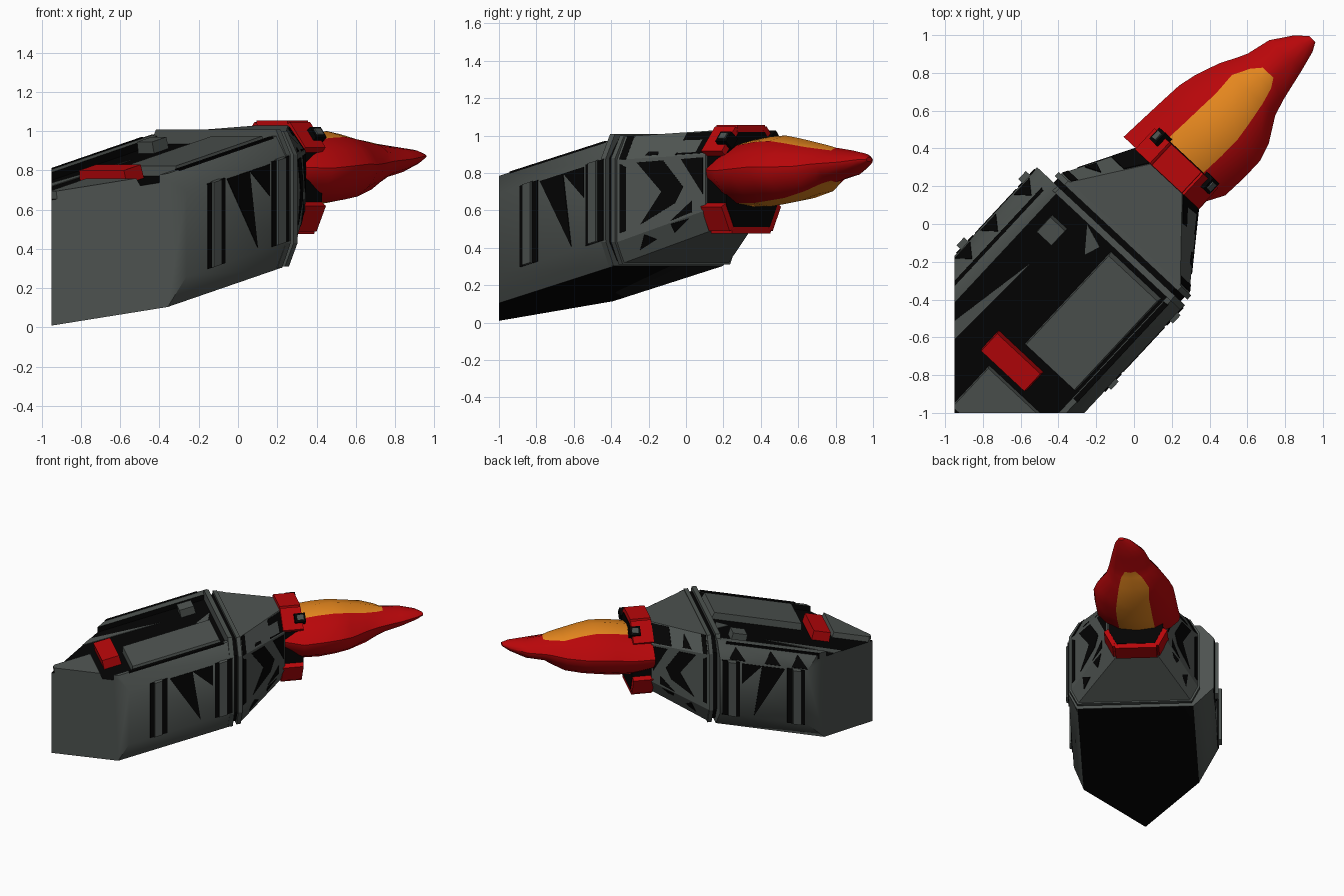
import bpy, bmesh, math
from mathutils import Vector

cube = bpy.data.objects.get("Cube")
if cube:
    bpy.data.objects.remove(cube)

ANG = math.radians(47)
C, S = math.cos(ANG), math.sin(ANG)
AXIS = Vector((C, S, 0))
SLOPE = 0.235


def material(name, rgb):
    m = bpy.data.materials.new(name)
    m.use_nodes = True
    m.diffuse_color = (*rgb, 1)
    m.node_tree.nodes["Principled BSDF"].inputs["Base Color"].default_value = (*rgb, 1)
    return m


GRAY = material("hull gray", (0.075, 0.086, 0.08))
BLACK = material("black", (0.001, 0.001, 0.001))
RED = material("red", (0.48, 0.002, 0.003))
ORANGE = material("orange", (0.78, 0.24, 0.013))


def world(u, v, z):
    """u runs along the ship, v across it, z up"""
    return Vector((C * u - S * v, S * u + C * v, z))


def sheared(u, v, z):
    """the rear hull drops steadily toward the tail"""
    return world(u, v, z + SLOPE * (u + 0.1))


def finish(bm, name, mats):
    """trim at the two cut planes, cap, and link"""
    for co, no in ((Vector((-0.95, 0, 0)), Vector((-1, 0, 0))), (Vector((0, -1, 0)), Vector((0, -1, 0)))):
        if any((v.co - co).dot(no) > 1e-4 for v in bm.verts):
            r = bmesh.ops.bisect_plane(bm, geom=bm.verts[:] + bm.edges[:] + bm.faces[:],
                                       plane_co=co, plane_no=no, clear_outer=True)
            edges = [e for e in r["geom_cut"] if isinstance(e, bmesh.types.BMEdge) and e.is_boundary]
            for f in bmesh.ops.edgenet_fill(bm, edges=edges)["faces"]:
                f.material_index = 0
    bmesh.ops.recalc_face_normals(bm, faces=bm.faces[:])
    mesh = bpy.data.meshes.new(name)
    bm.to_mesh(mesh)
    bm.free()
    for m in mats:
        mesh.materials.append(m)
    ob = bpy.data.objects.new(name, mesh)
    bpy.context.collection.objects.link(ob)
    return ob


def smooth(ob, degrees):
    bpy.ops.object.select_all(action="DESELECT")
    ob.select_set(True)
    bpy.context.view_layer.objects.active = ob
    bpy.ops.object.shade_smooth_by_angle(angle=math.radians(degrees))


def loft(sections, rule=None):
    bm = bmesh.new()
    rings = [[bm.verts.new(p) for p in sec] for sec in sections]
    n = len(rings[0])
    for i, (a, b) in enumerate(zip(rings, rings[1:])):
        for k in range(n):
            f = bm.faces.new((a[k], a[(k + 1) % n], b[(k + 1) % n], b[k]))
            f.material_index = rule(i, k) if rule else 0
    bm.faces.new(rings[0])
    bm.faces.new(rings[-1])
    return bm


def plate(name, quad, shape, thick, mat):
    """thin slab: shape is given in 0-1 coordinates on a quad"""
    a, b, c, d = quad
    pts = [a.lerp(b, s).lerp(d.lerp(c, s), t) for s, t in shape]
    n = (b - a).cross(d - a).normalized()
    if n.dot((a + c) / 2 - world((a + c).dot(AXIS) / 2, 0.03, 0.7)) < 0:
        n = -n
    bm = bmesh.new()
    low = [bm.verts.new(p - n * 0.003) for p in pts]
    mid = sum(pts, Vector()) / len(pts)
    high = [bm.verts.new(p + n * thick + (mid - p) * min(0.04, thick)) for p in pts]
    bm.faces.new(low)
    bm.faces.new(high)
    for i in range(len(pts)):
        j = (i + 1) % len(pts)
        bm.faces.new((low[i], low[j], high[j], high[i]))
    return finish(bm, name, [mat])


def rect(s0, s1, t0=0.0, t1=1.0):
    return ((s0, t0), (s1, t0), (s1, t1), (s0, t1))


def octagon(mid, wide, base, top, z0, z1, z2, z3):
    right = [(base, z0), (wide, z1), (wide, z2), (top, z3)]
    return [(mid + v, z) for v, z in right] + [(mid - v, z) for v, z in reversed(right)]


# Rear hull with a recessed black deck and a black underside
LEFT, RIGHT = 0.58, -0.49
profile = [(0.43, 0.31), (LEFT, 0.46), (LEFT, 0.88), (0.48, 0.99), (0.41, 0.99), (0.41, 0.95),
           (-0.39, 0.95), (-0.39, 0.99), (-0.42, 0.99), (RIGHT, 0.88), (RIGHT, 0.45), (-0.42, 0.31)]
bm = loft([[sheared(u, v, z) for v, z in profile] for u in (-1.7, -0.13)], lambda i, k: int(k in (4, 5, 6, 11)))
smooth(finish(bm, "rear_hull", [GRAY, BLACK]), 50)

# Collar between the hull and the neck
for name, u0, u1, grow, mat in (("collar_gap", -0.135, -0.1, -0.02, BLACK), ("collar", -0.1, -0.07, 0.0, GRAY),
                                ("collar_rear_lip", -0.165, -0.13, 0.008, GRAY)):
    sec = octagon(0, 0.48 + grow, 0.42 + grow, 0.41 + grow, 0.31 - grow, 0.43, 0.88, 1.0 + grow)
    finish(loft([[world(u, v, z) for v, z in sec] for u in (u0, u1)]), name, [mat])

# Neck tapering to the ring
wide_end = [world(-0.07, v, z) for v, z in octagon(0, 0.465, 0.41, 0.40, 0.32, 0.43, 0.87, 0.995)]
slim_end = [world(0.31, v, z) for v, z in octagon(0.04, 0.22, 0.14, 0.1, 0.5, 0.6, 0.9, 1.03)]
finish(loft([wide_end, slim_end]), "neck", [GRAY])


def neck_face(k):
    return wide_end[k], slim_end[k], slim_end[(k + 1) % 8], wide_end[(k + 1) % 8]


marks = {"side": [((0.03, 0.1), (0.1, 0.1), (0.1, 0.9), (0.03, 0.95)),
                  ((0.22, 0.95), (0.52, 0.95), (0.75, 0.5), (0.66, 0.28), (0.26, 0.12), (0.5, 0.5)),
                  ((0.72, 0.95), (0.97, 0.95), (0.97, 0.3)), ((0.6, 0.03), (0.85, 0.05), (0.85, 0.25))],
         "upper": [rect(0.02, 0.1), ((0.3, 0.1), (0.45, 0.1), (0.4, 0.8)), rect(0.65, 0.98, 0.05, 0.95)],
         "lower": [((0.2, 0.3), (0.4, 0.5), (0.3, 0.9)), ((0.6, 0.5), (0.8, 0.9), (0.6, 0.95))]}
for part, faces in (("side", (1, 5)), ("upper", (2, 4)), ("lower", (0, 6))):
    for k in faces:
        for i, shape in enumerate(marks[part]):
            if k > 3:
                shape = [(s, 1 - t) for s, t in shape]
            plate(f"neck_{part}_mark_{k}_{i}", neck_face(k), shape, 0.004, BLACK)

# Hull sides: dark slots, raised ribs and angular marks
for side, v, rib in (("left", LEFT, 0.03), ("right", RIGHT, 0.02)):
    quad = [sheared(u, v, z) for u, z in ((-1, 0.45), (0, 0.45), (0, 0.89), (-1, 0.89))]
    for i, u in enumerate((-0.69, -0.21)):
        s = 1 + u
        plate(f"{side}_slot_{i}", quad, rect(s - 0.065, s + 0.065, 0, 0.99), 0.005, BLACK)
        plate(f"{side}_rib_{i}", quad, rect(s - 0.035, s + 0.025, 0, 1), rib, GRAY)
    plate(f"{side}_shard", quad, ((0.39, 0.97), (0.56, 0.97), (0.62, 0.05)), 0.004, BLACK)
    plate(f"{side}_notch", quad, ((0.56, 0.97), (0.71, 0.97), (0.71, 0.6)), 0.004, BLACK)

# Black marks on the left upper bevel
bevel = [sheared(u, v, z) for u, v, z in ((-1, LEFT, 0.88), (0, LEFT, 0.88), (0, 0.48, 0.99), (-1, 0.48, 0.99))]
for i, s in enumerate((0.22, 0.42, 0.68)):
    plate(f"left_bevel_mark_{i}", bevel, ((s, 0.1), (s + 0.12, 0.1), (s + 0.06, 0.8)), 0.004, BLACK)

# Deck parts
deck = [sheared(u, v, 0.95) for u, v in ((-1.5, -0.5), (-0.1, -0.5), (-0.1, 0.5), (-1.5, 0.5))]


def on_deck(name, u0, u1, v0, v1, thick, mat):
    plate(name, deck, rect((u0 + 1.5) / 1.4, (u1 + 1.5) / 1.4, v0 + 0.5, v1 + 0.5), thick, mat)


on_deck("large_deck_panel", -0.86, -0.19, -0.375, -0.01, 0.05, GRAY)
on_deck("red_deck_panel", -1.03, -0.90, -0.185, 0.14, 0.07, RED)
on_deck("rear_deck_panel", -1.36, -1.07, -0.32, 0.05, 0.04, GRAY)
on_deck("deck_block", -0.37, -0.26, 0.24, 0.35, 0.06, GRAY)
on_deck("rail_groove", -1.2, -0.17, 0.47, 0.49, 0.042, BLACK)
on_deck("right_groove", -0.9, -0.17, -0.425, -0.395, 0.043, BLACK)
plate("deck_wedge", deck, ((0.28, 0.78), (0.7, 0.758), (0.32, 0.85)), 0.004, GRAY)
plate("deck_shard", deck, ((0.86, 0.58), (0.95, 0.68), (0.92, 0.55)), 0.004, GRAY)

# Ring: black core with red blocks above and below
core = octagon(0.035, 0.2, 0.14, 0.1, 0.51, 0.63, 0.9, 1.02)
core_rear, core_front = [[world(u, v, z) for v, z in core] for u in (0.285, 0.45)]
finish(loft([core_rear, core_front]), "ring_core", [BLACK])
for k in (0, 2, 3, 4, 6, 7):
    quad = (core_rear[k], core_front[k], core_front[(k + 1) % 8], core_rear[(k + 1) % 8])
    plate(f"ring_block_{k}", quad, rect(0.03, 0.98, -0.06, 1.06), 0.035, RED)
    if k in (2, 4):
        plate(f"ring_latch_{k}", quad, rect(0.6, 1.1, 0.3, 0.75), 0.06, BLACK)
        plate(f"ring_latch_cap_{k}", quad, rect(0.7, 1.0, 0.4, 0.65), 0.068, GRAY)

# Nose: smooth lofted shell with orange panels above and below;
# each station has its position, sides, bottom, top and panel width
stations = [(0.30, -0.17, 0.355, 0.67, 0.94, 1), (0.44, -0.25, 0.345, 0.62, 0.975, 1),
            (0.58, -0.26, 0.335, 0.62, 0.995, 1), (0.70, -0.26, 0.325, 0.635, 1.0, 1),
            (0.80, -0.23, 0.30, 0.65, 0.985, 1.02), (0.93, -0.155, 0.25, 0.69, 0.96, 1.25),
            (1.02, -0.13, 0.2, 0.73, 0.945, 1.05), (1.07, -0.12, 0.175, 0.75, 0.935, 0.6),
            (1.2, -0.095, 0.14, 0.785, 0.92, 1), (1.31, -0.07, 0.06, 0.83, 0.905, 1),
            (1.36, -0.045, 0.0, 0.86, 0.885, 1)]
half = [(0.0, 1.0), (0.44, 0.84), (0.8, 0.5), (1.0, 0.08), (0.97, -0.2), (0.75, -0.6), (0.44, -0.9)]
shape = half + [(0.0, -1.0)] + [(-a, b) for a, b in reversed(half[1:])]


def nose_section(u, v0, v1, z0, z1, panel):
    m, w, zc, h = (v0 + v1) / 2, (v1 - v0) / 2, (z0 + z1) / 2, (z1 - z0) / 2
    return [world(u, m + a * w * (panel if abs(a) == 0.44 else 1), zc + b * h) for a, b in shape]


bm = loft([nose_section(*s) for s in stations], lambda i, k: int(1 <= i <= 6 and k in (0, 6, 7, 13)))
smooth(finish(bm, "nose_shell", [RED, ORANGE]), 40)
